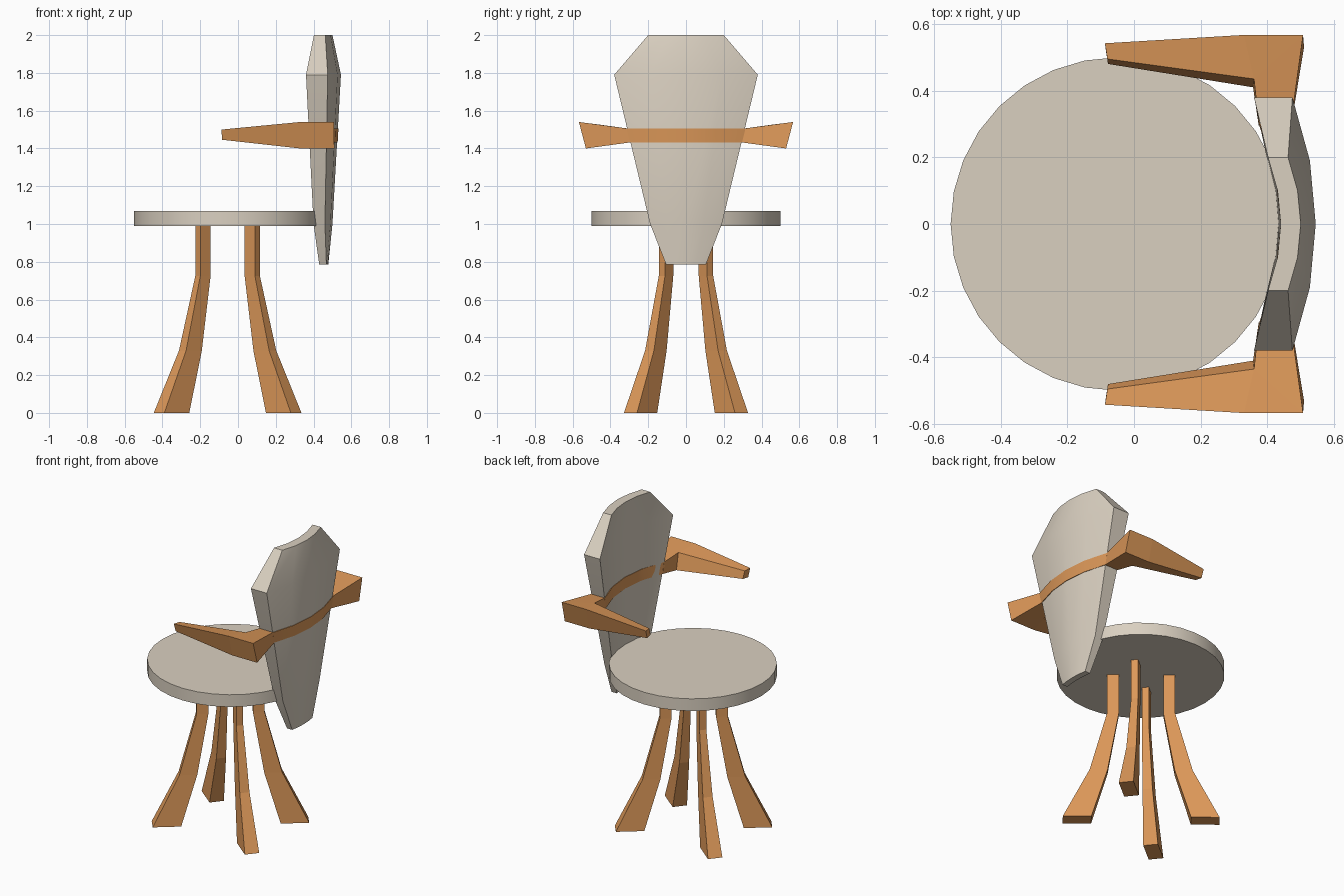
import bpy, bmesh, math

if "Cube" in bpy.data.objects:
    bpy.data.objects.remove(bpy.data.objects["Cube"])


def material(name, rgb):
    m = bpy.data.materials.new(name)
    m.diffuse_color = (*rgb, 1)
    m.use_nodes = True
    m.node_tree.nodes["Principled BSDF"].inputs["Base Color"].default_value = m.diffuse_color
    return m


CREAM = material("cream upholstery", (0.70, 0.63, 0.53))
WOOD = material("warm wood", (0.72, 0.315, 0.10))


def make(name, verts, faces, mat, smooth=False):
    me = bpy.data.meshes.new(name)
    me.from_pydata(verts, [], faces)
    bm = bmesh.new()
    bm.from_mesh(me)
    bmesh.ops.recalc_face_normals(bm, faces=bm.faces)
    bm.to_mesh(me)
    bm.free()
    me.materials.append(mat)
    ob = bpy.data.objects.new(name, me)
    bpy.context.collection.objects.link(ob)
    if smooth:
        bpy.ops.object.select_all(action='DESELECT')
        ob.select_set(True)
        bpy.context.view_layer.objects.active = ob
        bpy.ops.object.shade_smooth_by_angle(angle=math.radians(30))
    return ob


def loft(name, rings, mat, smooth=False):
    """Closed rings of equal length joined by quads; ends capped."""
    n = len(rings[0])
    verts = [v for r in rings for v in r]
    faces = [(k * n + i, k * n + (i + 1) % n, (k + 1) * n + (i + 1) % n, (k + 1) * n + i)
             for k in range(len(rings) - 1) for i in range(n)]
    for k in (0, len(rings) - 1):
        if n == 4:
            faces.append(tuple(range(k * n, k * n + n)))
        else:  # curved slab: cap with strips between the two sides
            faces += [(k * n + i, k * n + i + 1, k * n + n - 2 - i, k * n + n - 1 - i)
                      for i in range(n // 2 - 1)]
    return make(name, verts, faces, mat, smooth)


# Round seat
bpy.ops.mesh.primitive_cylinder_add(vertices=32, radius=0.5, depth=0.08,
                                    location=(-0.05, 0, 1.03))
seat = bpy.context.object
seat.name = "seat"
seat.data.materials.append(CREAM)
bpy.ops.object.shade_smooth_by_angle(angle=math.radians(30))

# Four splayed legs: z, inner radius, outer radius, half width
LEG = [(0, 0.297, 0.467, 0.0445), (0.33, 0.20, 0.307, 0.030),
       (0.725, 0.133, 0.203, 0.021), (0.995, 0.133, 0.203, 0.021)]
ANGLE = math.radians(39)
for sx, a in ((1, "right"), (-1, "left")):
    for sy, b in ((1, "back"), (-1, "front")):
        c, s = math.cos(ANGLE), math.sin(ANGLE)
        rings = [[(-0.055 + sx * (r * c - t * s), sy * (r * s + t * c), z)
                  for r, t in ((r0, -h), (r1, -h), (r1, h), (r0, h))]
                 for z, r0, r1, h in LEG]
        loft(f"{b}_{a}_leg", rings, WOOD)

# Curved backrest: z, half width, outer centre/edge x, inner centre/edge x
BACK = [(0.785, 0.105, 0.478, 0.468, 0.438, 0.43),
        (1.00, 0.19, 0.50, 0.46, 0.432, 0.40),
        (1.79, 0.38, 0.545, 0.475, 0.452, 0.36),
        (2.00, 0.20, 0.50, 0.462, 0.44, 0.402)]


def back_ring(row, grow=0.0):
    z, w, oc, oe, ic, ie = row
    ts = [-1, -0.5, 0, 0.5, 1]
    outer = [(oc + (oe - oc) * t * t + grow, (w + grow) * t, z) for t in ts]
    inner = [(ic + (ie - ic) * t * t - grow, (w + grow) * t, z) for t in reversed(ts)]
    return outer + inner


loft("backrest", [back_ring(r) for r in BACK], CREAM, True)


# Wooden band wrapped round the backrest
def back_at(z):
    lo, hi = BACK[1], BACK[2]
    f = (z - lo[0]) / (hi[0] - lo[0])
    return [p + (q - p) * f for p, q in zip(lo, hi)]


loft("back_band", [back_ring(back_at(z), 0.003) for z in (1.432, 1.505)], WOOD, True)

# Armrests: outline seen from above, starting at the outer tip
TOP = [(-0.087, 0.542, 1.50), (0.33, 0.567, 1.54), (0.507, 0.567, 1.54),
       (0.471, 0.305, 1.505), (0.374, 0.305, 1.505), (0.36, 0.435, 1.523), (-0.08, 0.495, 1.497)]
BOTTOM = [(-0.085, 0.525, 1.446), (0.33, 0.53, 1.40), (0.51, 0.53, 1.40),
          (0.471, 0.295, 1.432), (0.374, 0.295, 1.432), (0.357, 0.41, 1.417), (-0.078, 0.48, 1.449)]
CAPS = [(0, 1, 5, 6), (1, 2, 5), (2, 3, 4, 5)]
for s, side in ((1, "back"), (-1, "front")):
    verts = [(x, s * y, z) for x, y, z in TOP + BOTTOM]
    faces = CAPS + [tuple(i + 7 for i in f) for f in CAPS]
    faces += [(i, (i + 1) % 7, (i + 1) % 7 + 7, i + 7) for i in range(7)]
    make(f"{side}_armrest", verts, faces, WOOD)
